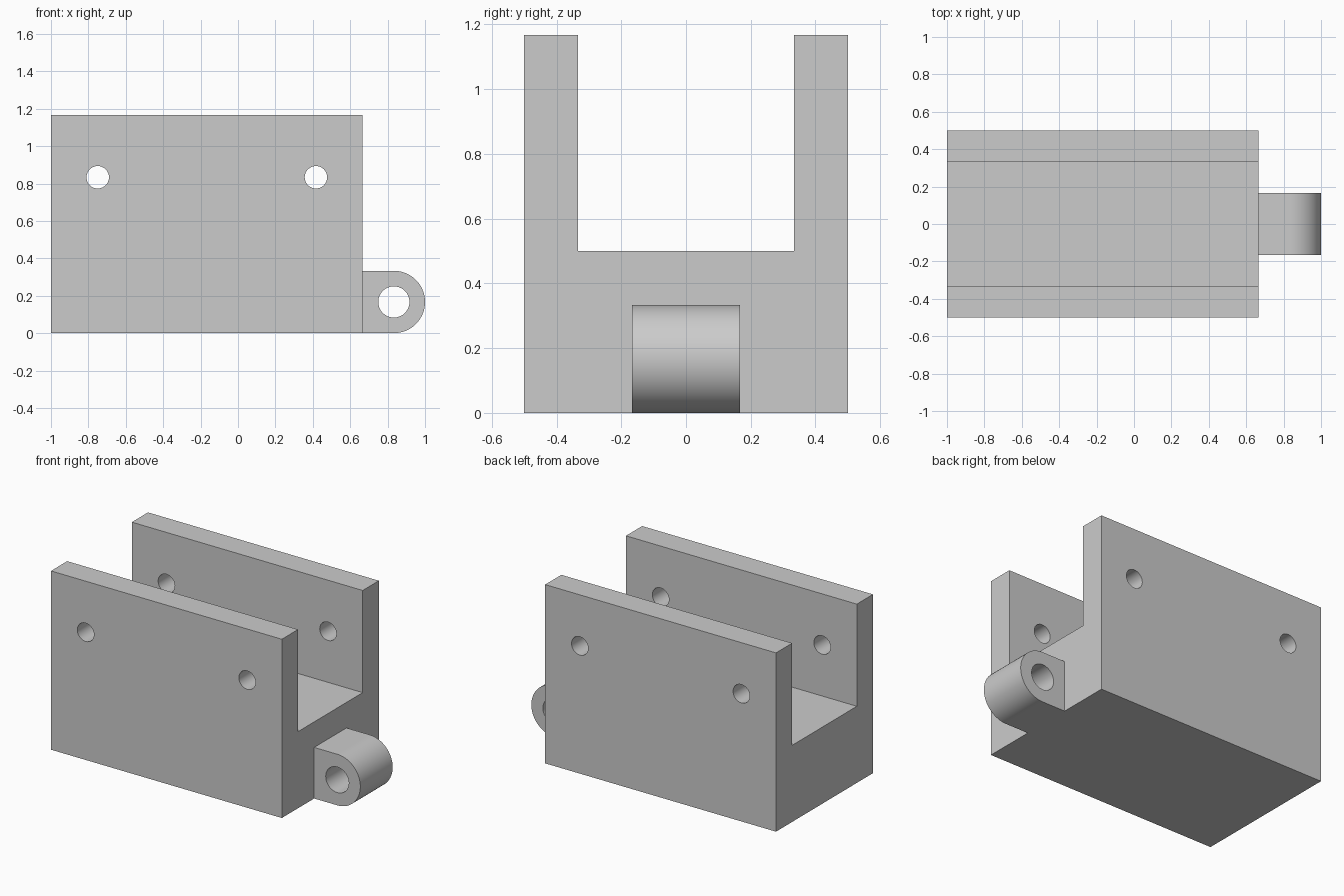
import bpy, bmesh, math
from mathutils import Matrix

if "Cube" in bpy.data.objects:
    bpy.data.objects.remove(bpy.data.objects["Cube"])

U = 1 / 6  # design module

grey = bpy.data.materials.new("plain grey")
grey.diffuse_color = (0.6, 0.6, 0.6, 1)
grey.use_nodes = True
grey.node_tree.nodes["Principled BSDF"].inputs["Base Color"].default_value = grey.diffuse_color


def prism(name, profile, vec):
    """Extrude a closed 3D outline along vec."""
    bm = bmesh.new()
    face = bm.faces.new([bm.verts.new(p) for p in profile])
    ext = bmesh.ops.extrude_face_region(bm, geom=[face], use_keep_orig=True)
    bmesh.ops.translate(bm, vec=vec, verts=[g for g in ext["geom"] if isinstance(g, bmesh.types.BMVert)])
    bmesh.ops.recalc_face_normals(bm, faces=bm.faces)
    return to_object(name, bm)


def to_object(name, bm):
    mesh = bpy.data.meshes.new(name)
    bm.to_mesh(mesh)
    bm.free()
    mesh.materials.append(grey)
    obj = bpy.data.objects.new(name, mesh)
    bpy.context.collection.objects.link(obj)
    return obj


def drill(obj, x, z, radius):
    """Cut a round hole through the part along y."""
    bm = bmesh.new()
    bmesh.ops.create_cone(bm, cap_ends=True, segments=64, radius1=radius, radius2=radius, depth=2,
                          matrix=Matrix.Translation((x, 0, z)) @ Matrix.Rotation(math.pi / 2, 4, "X"))
    cutter = to_object("hole_cutter", bm)
    cutter.hide_render = True
    bpy.context.view_layer.objects.active = obj
    mod = obj.modifiers.new("hole", "BOOLEAN")
    mod.operation, mod.solver, mod.object = "DIFFERENCE", "EXACT", cutter
    bpy.ops.object.modifier_apply(modifier=mod.name)
    bpy.data.objects.remove(cutter)


# U-shaped channel bracket running along x
half = [(0.5, 0), (0.5, 7 * U), (2 * U, 7 * U), (2 * U, 0.5)]
outline = half + [(-y, z) for y, z in reversed(half)]
bracket = prism("channel_bracket", [(-1, y, z) for y, z in outline], (10 * U, 0, 0))
for x in (-4.5 * U, 2.5 * U):
    drill(bracket, x, 5 * U, 0.06)

# Round-ended hinge lug on the right end
arc = [(5 * U + U * math.sin(a), -U, U - U * math.cos(a)) for a in (math.pi * i / 48 for i in range(49))]
lug = prism("hinge_lug", [(4 * U, -U, 0)] + arc + [(4 * U, -U, 2 * U)], (0, 2 * U, 0))
drill(lug, 5 * U, U, U / 2)

# Smooth the round surfaces, keep the edges sharp
for obj in (bracket, lug):
    bpy.ops.object.select_all(action="DESELECT")
    obj.select_set(True)
    bpy.context.view_layer.objects.active = obj
    bpy.ops.object.shade_smooth_by_angle(angle=math.radians(30))
